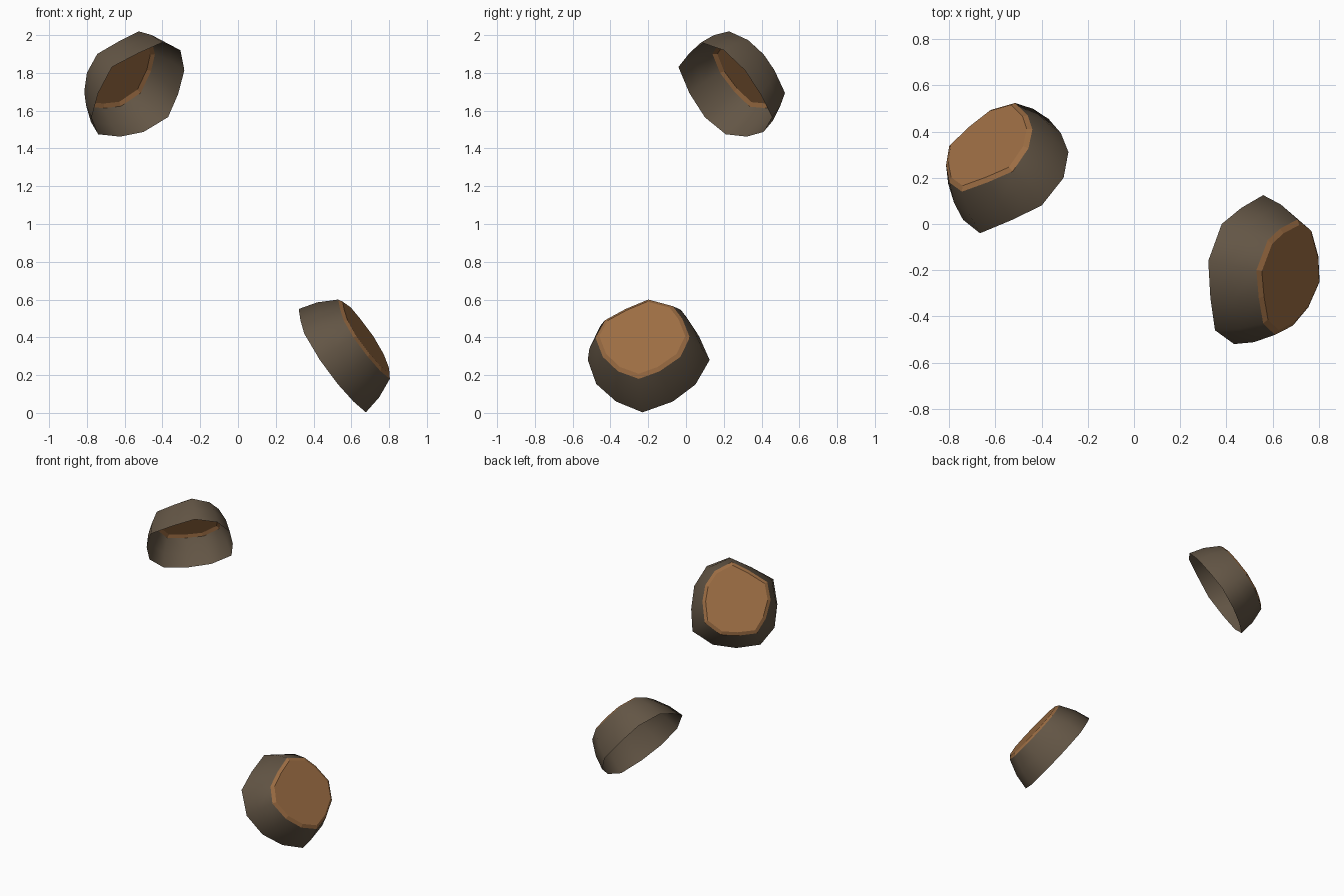
import bpy, bmesh, math
from mathutils import Vector

if "Cube" in bpy.data.objects:
    bpy.data.objects.remove(bpy.data.objects["Cube"])


def material(name, rgb):
    m = bpy.data.materials.new(name)
    m.diffuse_color = (*rgb, 1.0)
    m.use_nodes = True
    m.node_tree.nodes["Principled BSDF"].inputs["Base Color"].default_value = m.diffuse_color
    return m


bark_mat = material("dark_bark", (0.125, 0.092, 0.060))
wood_mat = material("cut_wood", (0.33, 0.152, 0.056))


def lift(outline, axis, center, normal):
    """Project a 2D outline along one axis onto a tilted plane."""
    pts = []
    for a, b in outline:
        p = Vector(center)
        others = [i for i in range(3) if i != axis]
        p[others[0]], p[others[1]] = a, b
        d = normal.dot(p - Vector(center))
        p[axis] -= d / normal[axis]
        pts.append(p)
    return pts


def mean(pts):
    return sum(pts, Vector()) / len(pts)


def build(name, rings, mat, inside, close, smooth):
    """Skin consecutive rings, optionally closing the last one."""
    bm = bmesh.new()
    vs = [[bm.verts.new(p) for p in ring] for ring in rings]
    n = len(rings[0])
    for lo, hi in zip(vs, vs[1:]):
        for i in range(n):
            j = (i + 1) % n
            bm.faces.new((lo[i], lo[j], hi[j], hi[i]))
    if close:
        bm.faces.new(vs[-1])
    bm.normal_update()
    for f in bm.faces:
        if f.normal.dot(f.calc_center_median() - inside) < 0:
            f.normal_flip()
        f.smooth = smooth
    me = bpy.data.meshes.new(name)
    bm.to_mesh(me)
    bm.free()
    me.materials.append(mat)
    bpy.context.collection.objects.link(bpy.data.objects.new(name, me))


def branch_stub(name, axis, normal, rim_center, rim, cut_center, cut):
    normal = Vector(normal).normalized()
    base = lift(rim, axis, rim_center, normal)
    top = lift(cut, axis, cut_center, normal)
    inside = (mean(base) + mean(top)) / 2
    # slightly bulging open bark wall
    mid = []
    for p, q in zip(base, top):
        m = (p + q) / 2
        out = m - inside
        mid.append(m + out.normalized() * 0.012)
    build(name + "_bark", [base, mid, top], bark_mat, inside, False, True)
    # sawn face with a small chamfer
    c = mean(top)
    inner = [c + (p - c) * 0.91 + normal * 0.014 for p in top]
    build(name + "_cut_face", [top, inner], wood_mat, inside, True, False)


# lower stub, outlines in (y, z)
branch_stub(
    "lower_stub", 0, (0.818, -0.16, 0.552),
    (0.496, -0.2, 0.28),
    [(-.16, .55), (0, .51), (.07, .404), (.125, .28), (.05, .15), (-.07, .06),
     (-.23, .003), (-.37, .06), (-.475, .153), (-.52, .28), (-.46, .42), (-.32, .49)],
    (0.665, -0.2, 0.40),
    [(-.20, .60), (-.07, .565), (-.02, .50), (.02, .40), (-.03, .296), (-.14, .22),
     (-.25, .18), (-.36, .22), (-.44, .296), (-.48, .40), (-.43, .49), (-.32, .55)])

# upper stub, outlines in (x, y)
branch_stub(
    "upper_stub", 2, (-0.55, 0.626, 0.552),
    (-0.53, 0.205, 1.69),
    [(-.667, -.04), (-.53, .017), (-.40, .08), (-.305, .20), (-.284, .312), (-.317, .394),
     (-.37, .455), (-.50, .41), (-.625, .322), (-.74, .21), (-.775, .10), (-.74, .018)],
    (-0.643, 0.334, 1.782),
    [(-.745, .140), (-.63, .182), (-.525, .228), (-.457, .328), (-.440, .41), (-.46, .47),
     (-.515, .524), (-.62, .494), (-.71, .424), (-.80, .338), (-.814, .255), (-.80, .18)])
